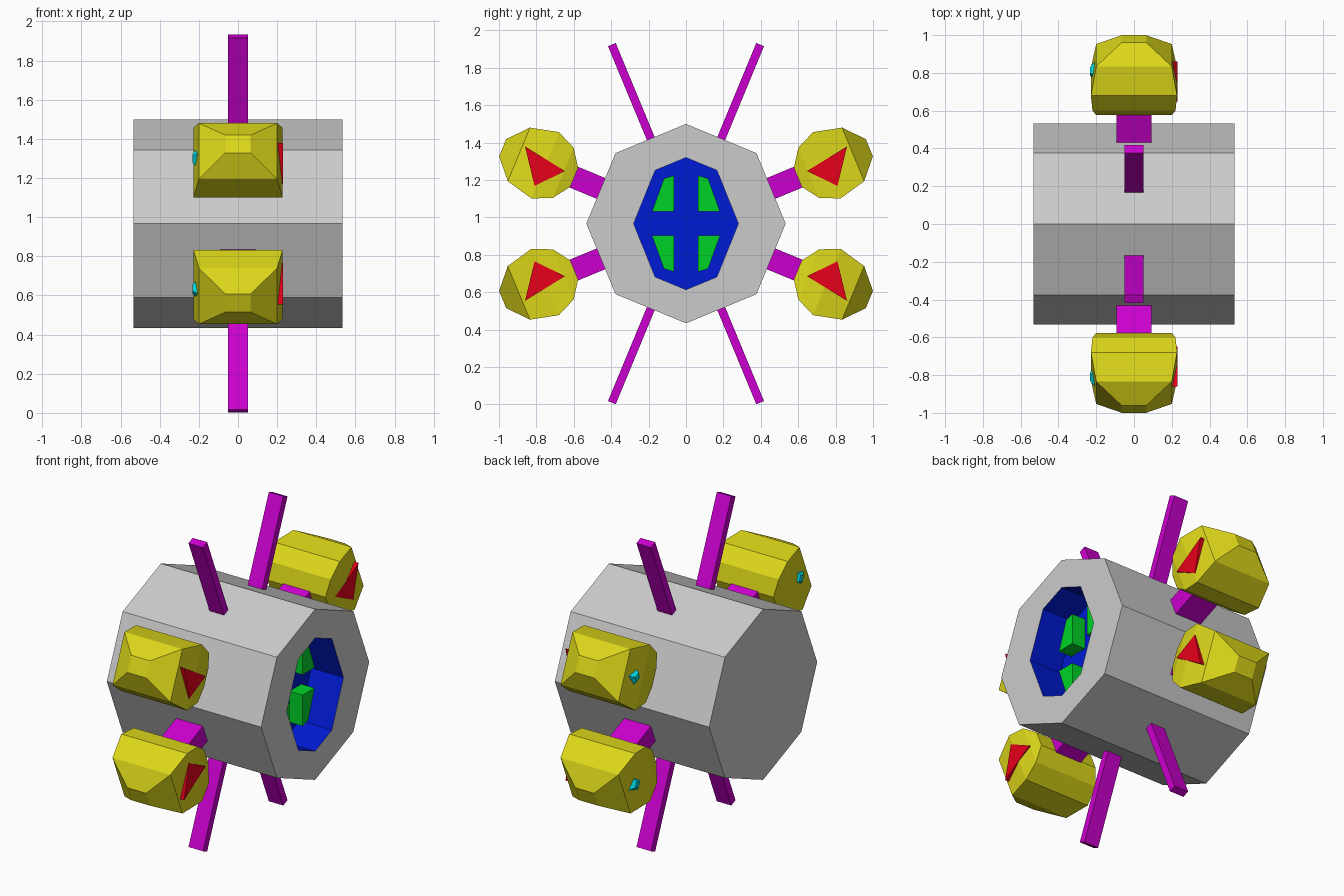
import bpy, bmesh
from math import sin, cos, pi, radians
from mathutils import Vector

if "Cube" in bpy.data.objects:
    bpy.data.objects.remove(bpy.data.objects["Cube"])

CZ = 0.967  # height of the hub axis


def material(name, rgb):
    m = bpy.data.materials.new(name)
    m.diffuse_color = (*rgb, 1)
    m.use_nodes = True
    m.node_tree.nodes["Principled BSDF"].inputs["Base Color"].default_value = m.diffuse_color
    return m


YELLOW = material("yellow", (0.72, 0.68, 0.01))
MAGENTA = material("magenta", (0.6, 0.0, 0.62))
BLUE = material("blue", (0.0, 0.01, 0.65))
GREEN = material("green", (0.0, 0.65, 0.02))
RED = material("red", (0.8, 0.0, 0.01))
CYAN = material("cyan", (0.0, 0.75, 0.8))


def loft(name, rings, mats, band_mats=None):
    """Join equal-length rings of (x, y, z) points into a closed flat-shaded solid."""
    bm = bmesh.new()
    loops = [[bm.verts.new(p) for p in r] for r in rings]
    n = len(loops[0])
    bm.faces.new(loops[0])
    for k, (a, b) in enumerate(zip(loops, loops[1:])):
        for i in range(n):
            f = bm.faces.new((a[i], a[(i + 1) % n], b[(i + 1) % n], b[i]))
            f.material_index = band_mats[k] if band_mats else 0
    cap = bm.faces.new(loops[-1])
    cap.material_index = band_mats[-1] if band_mats else 0
    bmesh.ops.recalc_face_normals(bm, faces=bm.faces)
    me = bpy.data.meshes.new(name)
    bm.to_mesh(me)
    bm.free()
    for m in mats:
        me.materials.append(m)
    ob = bpy.data.objects.new(name, me)
    bpy.context.collection.objects.link(ob)
    return ob


# Octagonal hub with a blue recess in its +x end
def ring(x, yz):
    return [(x, y, CZ + z) for y, z in yz]


octagon = [(0.533 * cos(k * pi / 4), 0.533 * sin(k * pi / 4)) for k in range(8)]
opening = [(0.28, 0), (0.165, 0.285), (0, 0.353), (-0.165, 0.285),
           (-0.28, 0), (-0.165, -0.285), (0, -0.353), (0.165, -0.285)]
grey = material("grey", (0.6, 0.6, 0.6))
loft("hub", [ring(-0.533, octagon), ring(0.533, octagon), ring(0.533, opening),
             ring(0.31, opening)], [grey, BLUE], [0, 0, 1, 1])


def radial(angle, sy, sz):
    """Map local (x, radius, tangent) to the world, mirrored into one quadrant."""
    c, s = cos(radians(angle)), sin(radians(angle))
    return lambda x, u, v: (x, sy * (u * c - v * s), CZ + sz * (u * s + v * c))


def rect(to, u, hx, hv):
    return [to(a * hx, u, b * hv) for a, b in ((-1, -1), (1, -1), (1, 1), (-1, 1))]


pod_rings = [(0.647, 0.2, 0.055), (0.71, 0.22, 0.145), (0.815, 0.228, 0.192),
             (0.967, 0.2, 0.155), (1.061, 0.065, 0.05)]  # radius, half x, half tangent
block = [(0.064, 0.064), (0.182, 0.064), (0.118, 0.241), (0.064, 0.257)]
marker = [(0.953, 0.052), (0.706, 0.012), (0.825, -0.124)]

for sy in (-1, 1):
    for sz in (-1, 1):
        tag = ("front" if sy < 0 else "back") + ("_lower" if sz < 0 else "_upper")
        # Green block on the recess floor
        pts = [(sy * y, sz * z) for y, z in block]
        loft("recess_block_" + tag, [ring(0.3, pts), ring(0.402, pts)], [GREEN])
        # Thin rod
        to = radial(67.5, sy, sz)
        loft("rod_" + tag, [rect(to, u, 0.05, 0.0225) for u in (0.45, 1.036)], [MAGENTA])
        # Thick arm and the faceted pod it carries
        to = radial(22.5, sy, sz)
        loft("arm_" + tag, [rect(to, u, 0.092, 0.06) for u in (0.45, 0.7)], [MAGENTA])
        loft("pod_" + tag, [rect(to, *r) for r in pod_rings], [YELLOW])
        # Red triangle on the +x side, cyan pointed lamp on the -x side
        loft("red_marker_" + tag,
             [[to(x, u, v) for u, v in marker] for x in (0.18, 0.23)], [RED])
        loft("cyan_lamp_" + tag,
             [[to(x, 0.875 + r * a, r * b) for a, b in ((1, 0), (0, 1), (-1, 0), (0, -1))]
              for x, r in ((-0.18, 0.09), (-0.232, 0.025))], [CYAN])
